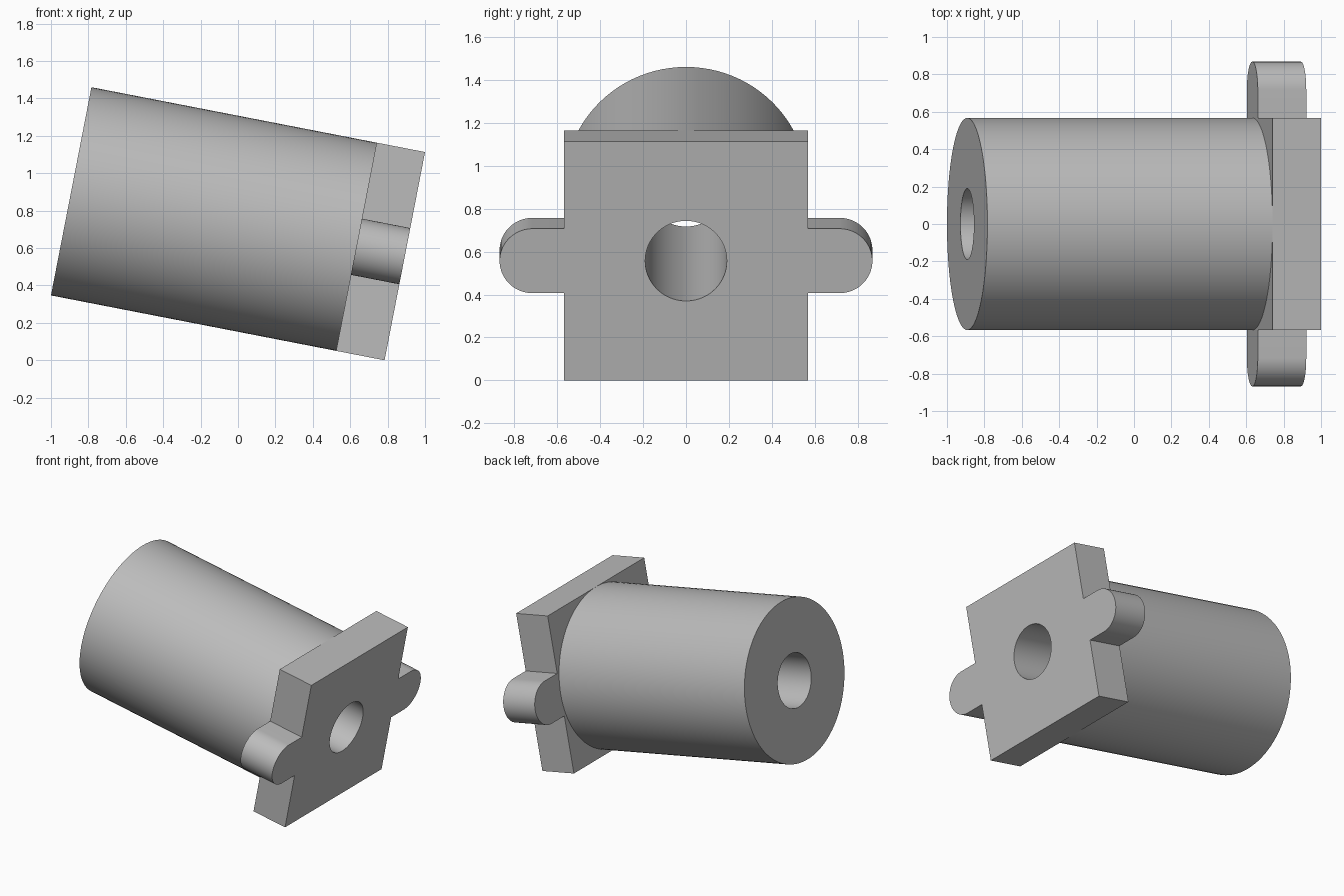
import bpy, math
from math import pi, sin, cos
from mathutils import Matrix, Vector

cube = bpy.data.objects.get("Cube")
if cube:
    bpy.data.objects.remove(cube, do_unlink=True)

LENGTH, PLATE, HALF = 1.817, 0.264, 0.567
HOLE, EAR, REACH = 0.19, 0.153, 0.868
TILT = math.radians(11)

grey = bpy.data.materials.new("plain grey")
grey.use_nodes = True
colour = (0.5, 0.5, 0.5, 1)
grey.diffuse_color = colour
grey.node_tree.nodes["Principled BSDF"].inputs["Base Color"].default_value = colour

# Tilted frame: profile x runs sideways, profile y up, extrusion along the axis
up = Vector((sin(TILT), 0, cos(TILT)))
axis = Vector((cos(TILT), 0, -sin(TILT)))
face_centre = Vector((1 - HALF * sin(TILT), 0, HALF * cos(TILT)))
FRAME = Matrix((Vector((0, 1, 0)), up, axis)).transposed().to_4x4()


def arc(radius, start, end, steps, cx=0):
    return [(cx + radius * cos(start + (end - start) * i / steps),
             radius * sin(start + (end - start) * i / steps)) for i in range(steps + 1)]


def circle(radius, steps=96):
    return arc(radius, 0, 2 * pi, steps)[:-1]


def extrude_profile(name, loops, back, front):
    """Fill the closed loops (inner ones become holes) and extrude along the axis."""
    curve = bpy.data.curves.new(name, "CURVE")
    curve.dimensions = "2D"
    curve.fill_mode = "BOTH"
    curve.extrude = (front - back) / 2
    for loop in loops:
        spline = curve.splines.new("POLY")
        spline.points.add(len(loop) - 1)
        for point, (x, y) in zip(spline.points, loop):
            point.co = (x, y, 0, 1)
        spline.use_cyclic_u = True
    obj = bpy.data.objects.new(name, curve)
    bpy.context.collection.objects.link(obj)
    bpy.ops.object.select_all(action="DESELECT")
    obj.select_set(True)
    bpy.context.view_layer.objects.active = obj
    bpy.ops.object.convert(target="MESH")
    obj = bpy.context.object
    obj.name = name
    # Weld caps to walls and face everything outward
    bpy.ops.object.mode_set(mode="EDIT")
    bpy.ops.mesh.select_all(action="SELECT")
    bpy.ops.mesh.remove_doubles(threshold=0.0001)
    bpy.ops.mesh.normals_make_consistent(inside=False)
    bpy.ops.object.mode_set(mode="OBJECT")
    bpy.ops.object.shade_smooth_by_angle(angle=math.radians(30))
    obj.data.materials.clear()
    obj.data.materials.append(grey)
    obj.matrix_world = Matrix.Translation(face_centre + axis * (front + back) / 2) @ FRAME
    return obj


# Round body with a bore through it
extrude_profile("cylinder_body", [circle(HALF), circle(HOLE)], -LENGTH, -PLATE)

# Square end plate with a rounded ear on each side
side = [(HALF, -HALF), (HALF, -EAR)]
side += arc(EAR, -pi / 2, pi / 2, 32, REACH - EAR)
side += [(HALF, EAR), (HALF, HALF)]
outline = side + [(-x, -y) for x, y in side]
extrude_profile("end_plate", [outline, circle(HOLE)], -PLATE, 0)
